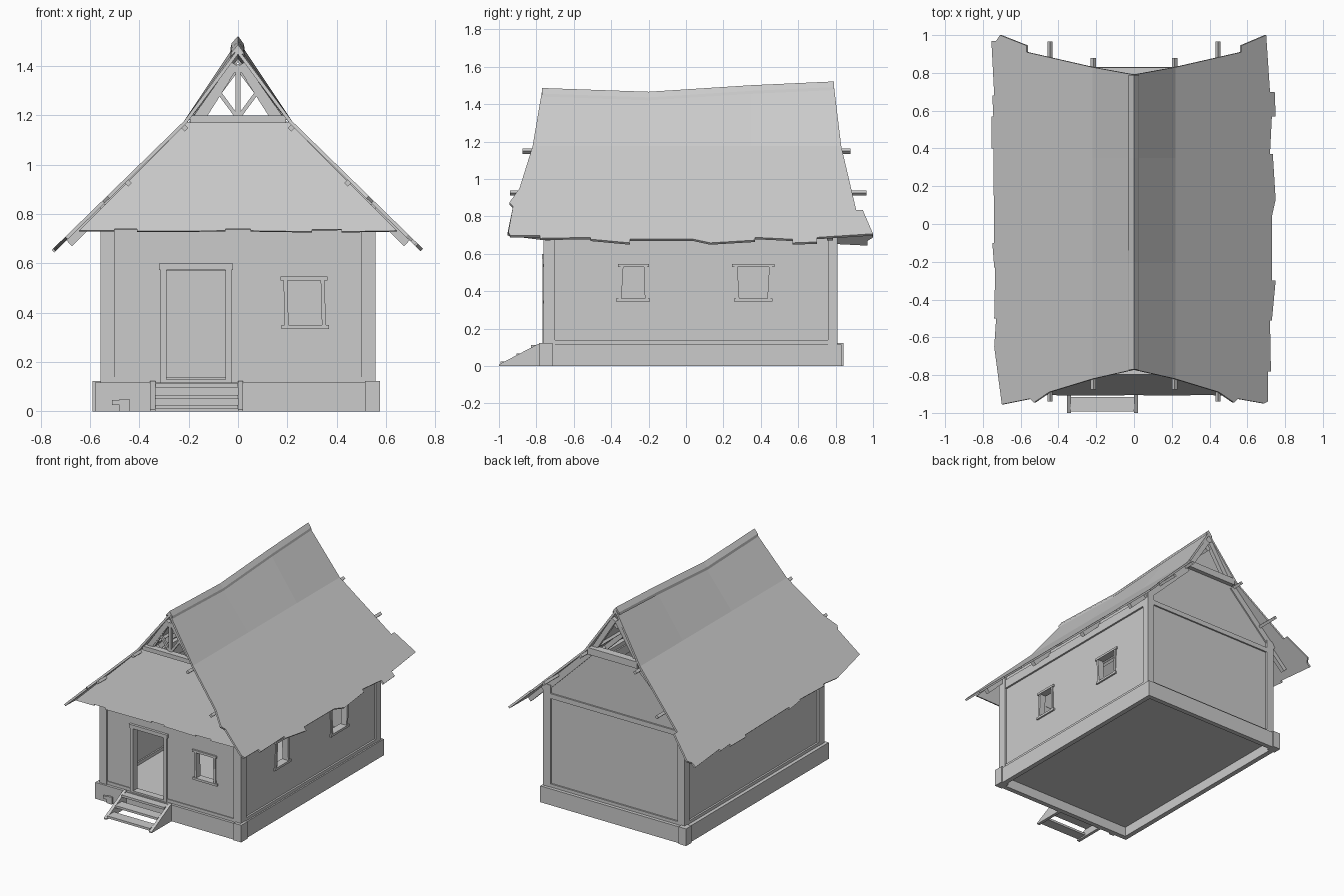
import bpy, bmesh
from math import pi, atan2
from mathutils import Vector, Matrix

if "Cube" in bpy.data.objects:
    bpy.data.objects.remove(bpy.data.objects["Cube"])

col = bpy.context.collection
FRONT, SIDE, FLAT = (pi / 2, 0, 0), (pi / 2, 0, pi / 2), (0, 0, 0)


def finish(name, bm, recalc=True):
    if recalc:
        bmesh.ops.recalc_face_normals(bm, faces=bm.faces[:])
    for f in bm.faces:
        f.smooth = False
    me = bpy.data.meshes.new(name)
    bm.to_mesh(me)
    bm.free()
    ob = bpy.data.objects.new(name, me)
    col.objects.link(ob)
    return ob


def box(name, x0, x1, y0, y1, z0, z1):
    bm = bmesh.new()
    m = Matrix.Translation(((x0 + x1) / 2, (y0 + y1) / 2, (z0 + z1) / 2))
    bmesh.ops.create_cube(bm, size=1, matrix=m @ Matrix.Diagonal((x1 - x0, y1 - y0, z1 - z0, 1)))
    return finish(name, bm)


def beam(name, p, q, w, h, roll=0):
    """Square timber from p to q."""
    p, q = Vector(p), Vector(q)
    d = q - p
    m = Matrix.Translation((p + q) / 2) @ d.to_track_quat('Y', 'Z').to_matrix().to_4x4()
    m = m @ Matrix.Rotation(roll, 4, 'Y') @ Matrix.Diagonal((w, d.length, h, 1))
    bm = bmesh.new()
    bmesh.ops.create_cube(bm, size=1, matrix=m)
    return finish(name, bm)


def plate(name, loops, loc, rot, thick):
    """Flat panel from a 2D outline; further loops are holes."""
    cu = bpy.data.curves.new(name + "_outline", 'CURVE')
    cu.dimensions, cu.fill_mode, cu.extrude = '2D', 'BOTH', thick / 2
    for pts in loops:
        sp = cu.splines.new('POLY')
        sp.points.add(len(pts) - 1)
        for p, c in zip(sp.points, pts):
            p.co = (c[0], c[1], 0, 1)
        sp.use_cyclic_u = True
    tmp = bpy.data.objects.new(name + "_outline", cu)
    col.objects.link(tmp)
    dg = bpy.context.evaluated_depsgraph_get()
    me = bpy.data.meshes.new_from_object(tmp.evaluated_get(dg))
    bpy.data.objects.remove(tmp)
    bm = bmesh.new()
    bm.from_mesh(me)
    bmesh.ops.remove_doubles(bm, verts=bm.verts[:], dist=1e-5)
    ob = finish(name, bm)
    ob.location, ob.rotation_euler = loc, rot
    return ob


def rect(u0, u1, v0, v1):
    return [(u0, v0), (u1, v0), (u1, v1), (u0, v1)]


# Stone foundation, corner blocks, floor
plate("foundation", [rect(-.58, .565, -.777, .832), rect(-.545, .53, -.742, .797)], (0, 0, .058), FLAT, .116)
box("foundation_corner", .515, .575, -.785, -.715, 0, .122)
box("foundation_corner", -.59, -.53, .78, .842, 0, .122)
box("floor", -.55, .535, -.75, .80, .07, .114)
box("loose_stone", -.48, -.44, -.79, -.77, 0, .05)
box("loose_stone_small", -.51, -.47, -.79, -.77, .025, .045)

# Walls with door and window openings
gable = [(-.54, .115), (.54, .115), (.54, .83), (.21, 1.15), (-.21, 1.15), (-.54, .83)]
door = rect(-.29, -.05, .125, .57)
front_win = [(.205, .35), (.34, .35), (.335, .53), (.2, .535)]
side_wins = [[(-.345, .36), (-.22, .36), (-.225, .53), (-.335, .53)],
             [(.285, .36), (.435, .36), (.445, .53), (.275, .53)]]
plate("front_wall", [gable, door, front_win], (0, -.737, 0), FRONT, .03)
plate("back_wall", [gable], (0, .782, 0), FRONT, .03)
plate("right_wall", [rect(-.74, .78, .115, .83)] + side_wins, (.527, 0, 0), SIDE, .03)
plate("left_wall", [rect(-.74, .78, .115, .83)], (-.527, 0, 0), SIDE, .03)

# Timber frame: posts, sills, top plates
for x0, x1 in ((-.557, -.5), (.5, .557)):
    box("corner_post", x0, x1, -.763, -.7, .115, .84)
    box("corner_post", x0, x1, .758, .81, .115, .84)
    box("side_sill", x0 + .002, x1 - .002, -.7, .758, .115, .138)
    box("side_top_plate", x0 + .002, x1 - .002, -.7, .758, .735, .8)
for x0, x1 in ((-.5, -.31), (-.03, .5)):
    box("front_sill", x0, x1, -.758, -.72, .115, .138)
box("back_sill", -.5, .5, .76, .808, .115, .138)
box("front_top_plate", -.5, .5, -.757, -.72, .74, .78)
box("back_top_plate", -.5, .5, .76, .808, .745, .78)
for s in (-1, 1):
    beam("back_gable_rafter", (s * .56, .788, .79), (s * .2, .788, 1.145), .036, .045)

# Door frame
box("door_post_left", -.315, -.29, -.766, -.715, .115, .575)
box("door_post_right", -.05, -.027, -.766, -.715, .115, .575)
box("door_lintel", -.32, -.02, -.77, -.715, .572, .598)
box("door_threshold", -.29, -.05, -.765, -.715, .112, .128)


# Window frames
def window_frame(name, hole, loc, rot):
    cu = sum(p[0] for p in hole) / 4
    cv = sum(p[1] for p in hole) / 4
    ring = [(p[0] + (.016 if p[0] > cu else -.016), p[1] + (.004 if p[1] > cv else -.004)) for p in hole]
    plate(name + "_frame", [ring, hole], loc, rot, .046)
    for part, i, j, d in (("_sill", 0, 1, -.016), ("_lintel", 3, 2, .016)):
        u0, u1, v = hole[i][0] - .028, hole[j][0] + .028, hole[j][1]
        plate(name + part, [rect(u0, u1, min(v, v + d), max(v, v + d))], loc, rot, .054)


window_frame("front_window", front_win, (0, -.737, 0), FRONT)
for w in side_wins:
    window_frame("side_window", w, (.527, 0, 0), SIDE)

# Front steps
for x in (-.345, .01):
    plate("step_stringer", [[(-1, 0), (-.77, 0), (-.77, .122), (-.79, .118), (-1, .008)]], (x, 0, 0), SIDE, .022)
for z, y in ((.025, -.992), (.066, -.905), (.112, -.83)):
    box("step_tread", -.335, 0, y, y + .075, z - .016, z)

# Roof slopes: steep top, flatter bottom with ragged eaves
ridge = [(-.77, 1.47), (-.2, 1.45), (.35, 1.485), (.79, 1.505)]
brk = [-.82, -.2, .35, .83]
right_eave = [(-.95, .69), (-.94, .71), (-.78, .71), (-.78, .725), (-.51, .72), (-.51, .73), (-.3, .75), (-.3, .73),
              (.04, .73), (.13, .75), (.37, .735), (.37, .72), (.57, .73), (.57, .75), (.7, .745), (.7, .72), (1, .7)]
left_eave = [(-.955, .7), (-.65, .74), (-.5, .73), (-.5, .74), (-.23, .735), (-.23, .74), (-.1, .75), (-.1, .74),
             (.4, .745), (.4, .755), (.57, .755), (.57, .745), (.68, .75), (.68, .74), (.97, .755), (.97, .73), (1, .71)]
for s, name, eave in ((1, "roof_right", right_eave), (-1, "roof_left", left_eave)):
    bm = bmesh.new()

    def on_slope(x, y):
        return bm.verts.new((s * x, y, 1.175 - (x - .22) * .975))

    top = [bm.verts.new((0, y, z)) for y, z in ridge]
    mid = [on_slope(.22, y) for y in brk]
    front_notch = [on_slope(x, y) for x, y in ((.45, -.89), (.53, -.945), (.55, -.925))]
    low = [on_slope(x, y) for y, x in eave]
    back_notch = [on_slope(x, y) for x, y in ((.57, .945), (.57, .91))]
    for i in range(3):
        bm.faces.new((top[i], top[i + 1], mid[i + 1], mid[i]))
    bm.faces.new(mid[::-1] + front_notch + low + back_notch)
    bm.normal_update()
    for f in bm.faces:
        if f.normal.z < 0:
            f.normal_flip()
    ob = finish(name, bm, recalc=False)
    so = ob.modifiers.new("thickness", 'SOLIDIFY')
    so.thickness, so.offset = .014, -1

# Ridge cap
bm = bmesh.new()
rings = [[bm.verts.new((x, y, z + dz)) for x, dz in ((-.03, -.032), (-.026, -.014), (0, .016), (.022, -.014),
                                                     (.026, -.03), (0, -.004))] for y, z in ridge]
for a, b in zip(rings, rings[1:]):
    for i in range(6):
        bm.faces.new((a[i], a[(i + 1) % 6], b[(i + 1) % 6], b[i]))
bm.faces.new(rings[0])
bm.faces.new(rings[-1])
finish("ridge_cap", bm)

# Front gable skirt with ragged board ends
skirt = [(-.645, 0), (-.5, 0), (-.5, .008), (-.41, .008), (-.41, -.002), (-.05, 0), (-.05, .008), (.05, .008), (.05, 0),
         (.3, -.004), (.3, .004), (.42, .006), (.42, -.004), (.645, 0), (.205, .456), (-.205, .456)]
plate("gable_skirt", [skirt], (0, -.9, .73), (atan2(.44, .12), 0, 0), .014)

# Purlins and ridge beam
for s in (-1, 1):
    beam("upper_purlin", (s * .215, -.875, 1.148), (s * .215, .88, 1.148), .02, .02, s * pi / 4)
    beam("lower_purlin", (s * .445, -.94, .925), (s * .445, .965, .925), .02, .02, s * pi / 4)
beam("ridge_beam", (0, -.77, 1.385), (0, .78, 1.385), .032, .032, pi / 4)

# Rafters and end trusses
for s in (-1, 1):
    for y in (-.74, -.25, .27, .77):
        beam("rafter_lower", (s * .2, y, 1.155), (s * .685, y, .682), .03, .035)
    for y, z in ((-.755, 1.405), (-.25, 1.39), (.27, 1.41), (.78, 1.43)):
        beam("rafter_upper", (s * .188, y, 1.155), (s * .012, y, z), .03, .035)
    # Front braces
    beam("truss_brace", (s * .005, -.757, 1.195), (s * .09, -.757, 1.31), .016, .016)
    beam("truss_strut", (s * .135, -.757, 1.195), (s * .04, -.757, 1.345), .016, .016)
box("king_post", -.01, .01, -.767, -.747, 1.19, 1.4)
box("front_collar_beam", -.195, .195, -.797, -.753, 1.168, 1.198)
box("back_collar_beam", -.195, .195, .775, .828, 1.15, 1.198)
